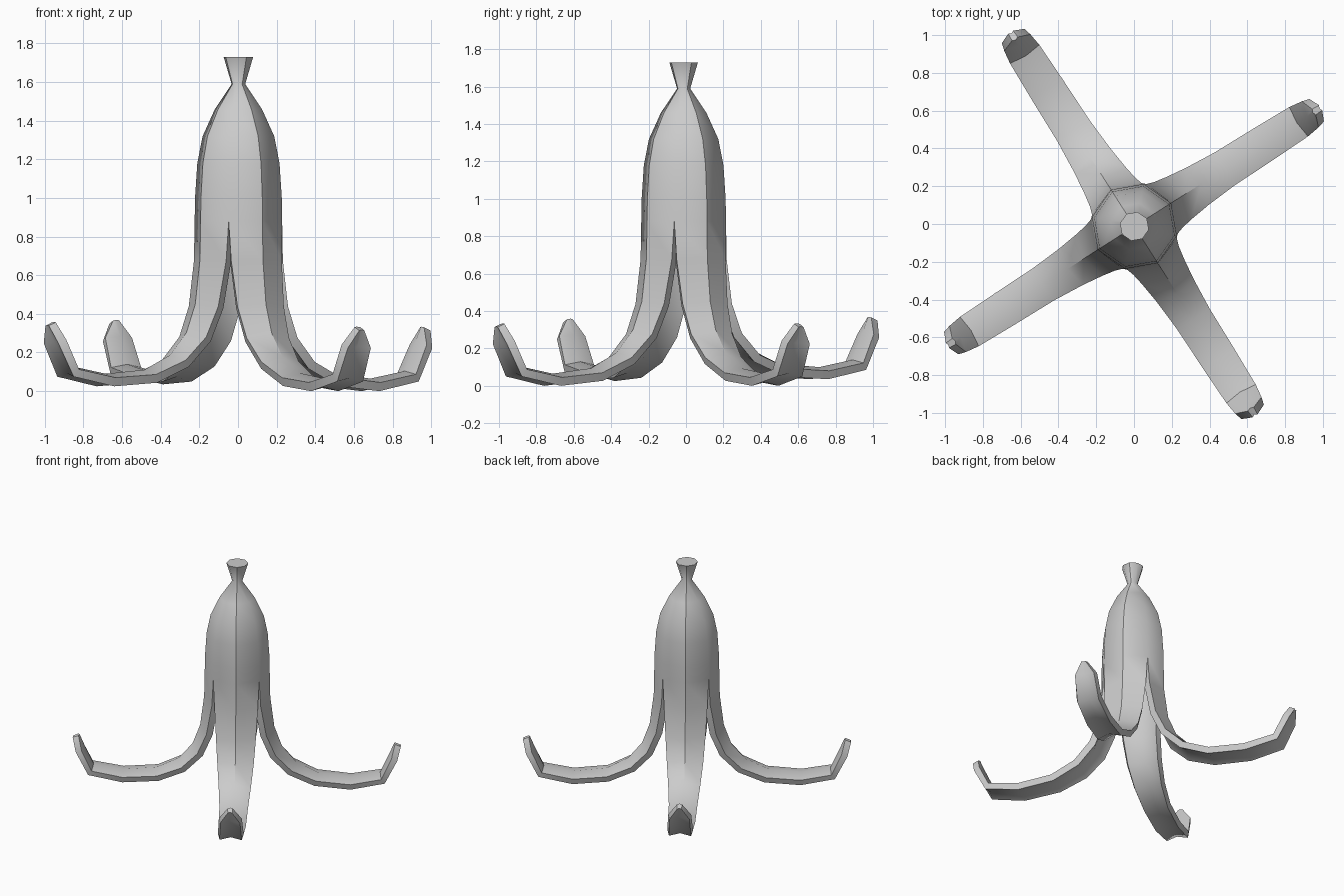
import bpy, bmesh, math
from mathutils import Vector, Matrix

cube = bpy.data.objects.get("Cube")
if cube:
    bpy.data.objects.remove(cube)

mat = bpy.data.materials.new("pale_grey_peel")
mat.use_nodes = True
GREY = (0.6, 0.6, 0.6, 1)
mat.diffuse_color = GREY
mat.node_tree.nodes["Principled BSDF"].inputs["Base Color"].default_value = GREY

# Closed upper body: ridge radius, height, inner cavity radius (None = solid)
BODY = [(0.078, 1.73, None), (0.036, 1.59, None), (0.125, 1.46, 0.02),
        (0.19, 1.32, 0.13), (0.218, 1.18, 0.17), (0.23, 1.0, 0.185),
        (0.232, 0.88, 0.187)]
# Peeled strip: ridge reach, height, half width, drop from ridge to edge
STRIP = [(0.236, 0.68, 0.155, 0.062), (0.265, 0.45, 0.142, 0.052),
         (0.32, 0.30, 0.13, 0.045), (0.42, 0.18, 0.115, 0.035),
         (0.58, 0.095, 0.102, 0.025), (0.82, 0.066, 0.098, 0.02),
         (1.03, 0.105, 0.092, 0.02), (1.095, 0.25, 0.082, 0.02),
         (1.13, 0.335, 0.018, 0.008)]
THICK = 0.045
RIDGE_ROWS = len(BODY) + 4          # the crease fades out along the strip
DIAG = math.sqrt(0.5)


def body_row(r, z, inner):
    """Quarter of an octagon ring: edge, ridge, edge, then the inside."""
    def arc(q):
        return [Vector((q * DIAG, -q * DIAG, z)), Vector((q, 0, z)),
                Vector((q * DIAG, q * DIAG, z))]
    return arc(r) + (arc(inner)[::-1] if inner else [])


def strip_row(i, lift, reach):
    """Chevron section set square to the strip's path."""
    r, z, w, d = STRIP[i]
    a = STRIP[i - 1] if i else BODY[-1]
    b = STRIP[min(i + 1, len(STRIP) - 1)]
    t = Vector((b[0] - a[0], 0, b[1] - a[1])).normalized()
    n = Vector((-t.z, 0, t.x))
    share = max(0, min(1, (r - 0.25) / 0.5))
    p = Vector((r + reach * share, 0, z + lift * share))
    side = Vector((0, 1, 0))
    return [p - n * d - side * w, p, p - n * d + side * w,
            p - n * (d + THICK) + side * w * 0.86, p - n * THICK,
            p - n * (d + THICK) - side * w * 0.86]


bm = bmesh.new()
ridge = bm.verts.layers.int.new("ridge")


def quarter(angle, lift, reach):
    turn = Matrix.Rotation(math.radians(angle), 3, 'Z')
    rows = [body_row(*b) for b in BODY]
    rows += [strip_row(i, lift, reach) for i in range(len(STRIP))]
    grid = []
    for k, row in enumerate(rows):
        grid.append([bm.verts.new(turn @ p) for p in row])
        grid[-1][1][ridge] = int(k < RIDGE_ROWS)
    for k in range(len(grid) - 1):
        a, b = grid[k], grid[k + 1]
        spans = [0, 1]
        if len(a) > 3:
            spans += [3, 4]
        if k >= len(BODY) - 1:      # torn edges below the split
            spans += [2, 5]
        for s in spans:
            e = (s + 1) % 6
            bm.faces.new((a[s], b[s], b[e], a[e]))
    # Strip tip
    tip = grid[-1]
    bm.faces.new((tip[0], tip[1], tip[4], tip[5]))
    bm.faces.new((tip[1], tip[2], tip[3], tip[4]))
    # Stalk top and cavity roof
    mid = bm.verts.new((0, 0, BODY[0][1]))
    roof = bm.verts.new((0, 0, BODY[2][1]))
    top, cav = grid[0], grid[2]
    for s in (0, 1):
        bm.faces.new((top[s], top[s + 1], mid))
        bm.faces.new((cav[s + 3], cav[s + 4], roof))


for angle, lift, reach in ((32.5, 0, -0.01), (122.5, 0.035, 0.04),
                           (212.5, 0.025, -0.005), (302.5, 0.0, 0.01)):
    quarter(angle, lift, reach)

bmesh.ops.remove_doubles(bm, verts=bm.verts, dist=0.0005)
bmesh.ops.recalc_face_normals(bm, faces=bm.faces)

# Smooth skin with crisp ridges, torn edges and folds
for f in bm.faces:
    f.smooth = True
for e in bm.edges:
    on_ridge = all(v[ridge] for v in e.verts)
    e.smooth = not (on_ridge or e.calc_face_angle(0) > math.radians(52))

# Stand on the ground, centred
for axis in range(3):
    vals = [v.co[axis] for v in bm.verts]
    shift = min(vals) if axis == 2 else (min(vals) + max(vals)) / 2
    for v in bm.verts:
        v.co[axis] -= shift

mesh = bpy.data.meshes.new("banana_peel")
bm.to_mesh(mesh)
bm.free()
mesh.materials.append(mat)
obj = bpy.data.objects.new("banana_peel", mesh)
bpy.context.collection.objects.link(obj)
